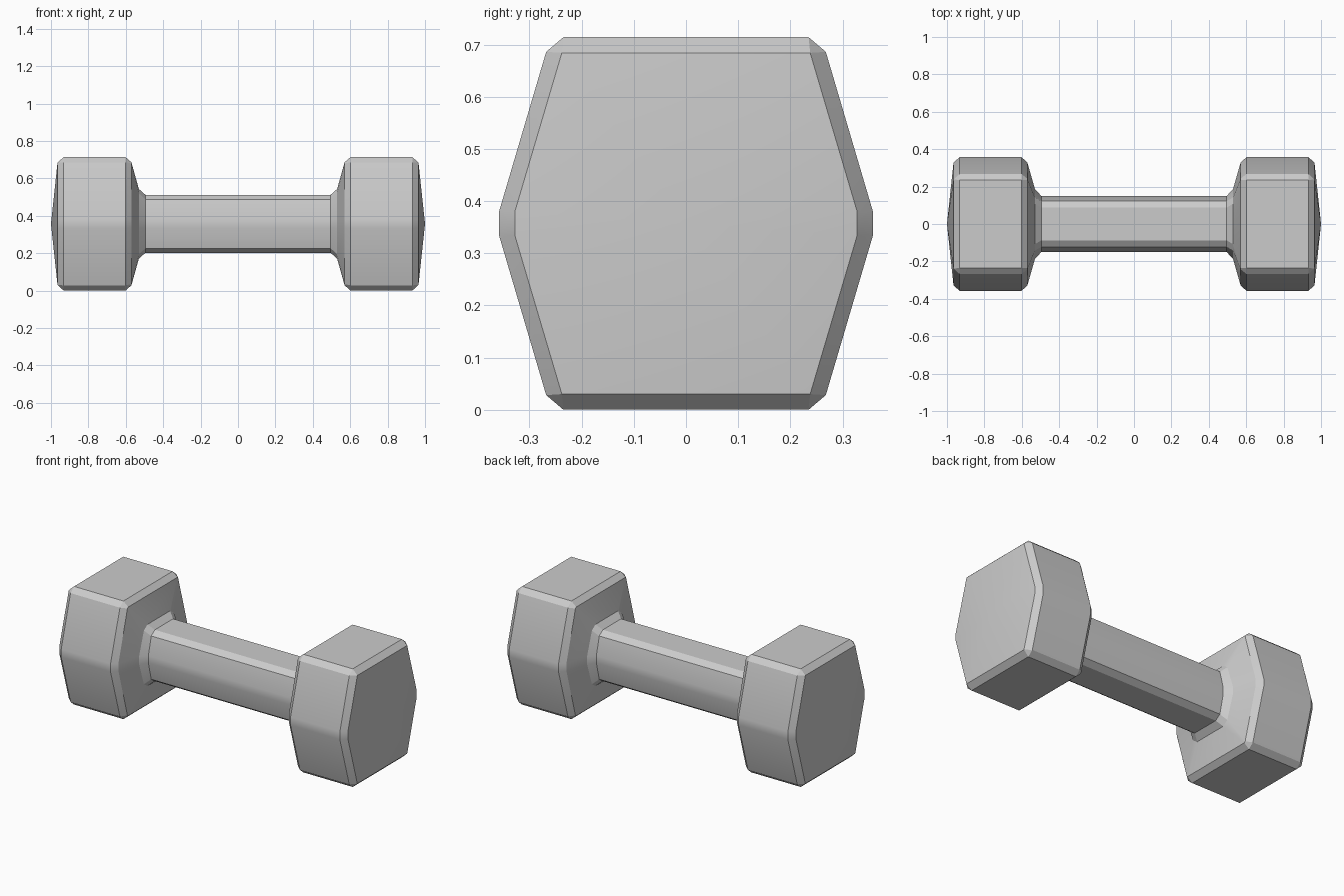
import bpy, bmesh
from math import radians

if "Cube" in bpy.data.objects:
    bpy.data.objects.remove(bpy.data.objects["Cube"])

CZ = 0.357  # height of the dumbbell axis


def section(x, quarter):
    """Mirror three (y, z) corner points into a full bevelled hexagon at x."""
    q = quarter
    half = q + [(y, -z) for y, z in reversed(q)]
    loop = half + [(-y, -z) for y, z in half]
    return [(x, y, CZ + z) for y, z in loop]


def loft(name, rings, apex=None):
    bm = bmesh.new()
    loops = [[bm.verts.new(p) for p in section(*r)] for r in rings]
    n = len(loops[0])
    for a, b in zip(loops, loops[1:]):
        for i in range(n):
            j = (i + 1) % n
            bm.faces.new((a[i], a[j], b[j], b[i]))
    if apex:
        tip = bm.verts.new(apex)
        for i in range(n):
            bm.faces.new((loops[-1][i], loops[-1][(i + 1) % n], tip))
    bmesh.ops.remove_doubles(bm, verts=bm.verts, dist=0.0005)
    bmesh.ops.recalc_face_normals(bm, faces=bm.faces)
    # an open tube needs its orientation checked explicitly
    f = max(bm.faces, key=lambda f: f.calc_center_median().z)
    if f.normal.z < 0:
        bmesh.ops.reverse_faces(bm, faces=bm.faces)
    me = bpy.data.meshes.new(name)
    bm.to_mesh(me)
    bm.free()
    ob = bpy.data.objects.new(name, me)
    bpy.context.collection.objects.link(ob)
    bpy.ops.object.select_all(action='DESELECT')
    ob.select_set(True)
    bpy.context.view_layer.objects.active = ob
    bpy.ops.object.shade_smooth_by_angle(angle=radians(25))
    return ob


# Quarter cross-sections: top corner, bevel, side corner
grip = [(0.087, 0.155), (0.122, 0.131), (0.149, 0.022)]
neck = [(0.108, 0.186), (0.142, 0.162), (0.188, 0.024)]
full = [(0.235, 0.357), (0.268, 0.329), (0.358, 0.024)]
inset = [(0.238, 0.327), (0.238, 0.327), (0.328, 0.023)]
back_inset = [(0.235, 0.329), (0.242, 0.323), (0.328, 0.023)]

# Handle with flared ends
loft("handle", [(-0.53, neck), (-0.495, grip), (0.495, grip), (0.53, neck)])

# Hexagonal weight with bevelled rims and shallow pointed end, mirrored
head = loft("weight_heads",
            [(0.53, neck), (0.57, back_inset), (0.602, full),
             (0.932, full), (0.965, inset)],
            apex=(1.0, 0, CZ))
head.modifiers.new("Mirror", 'MIRROR').use_clip = False
